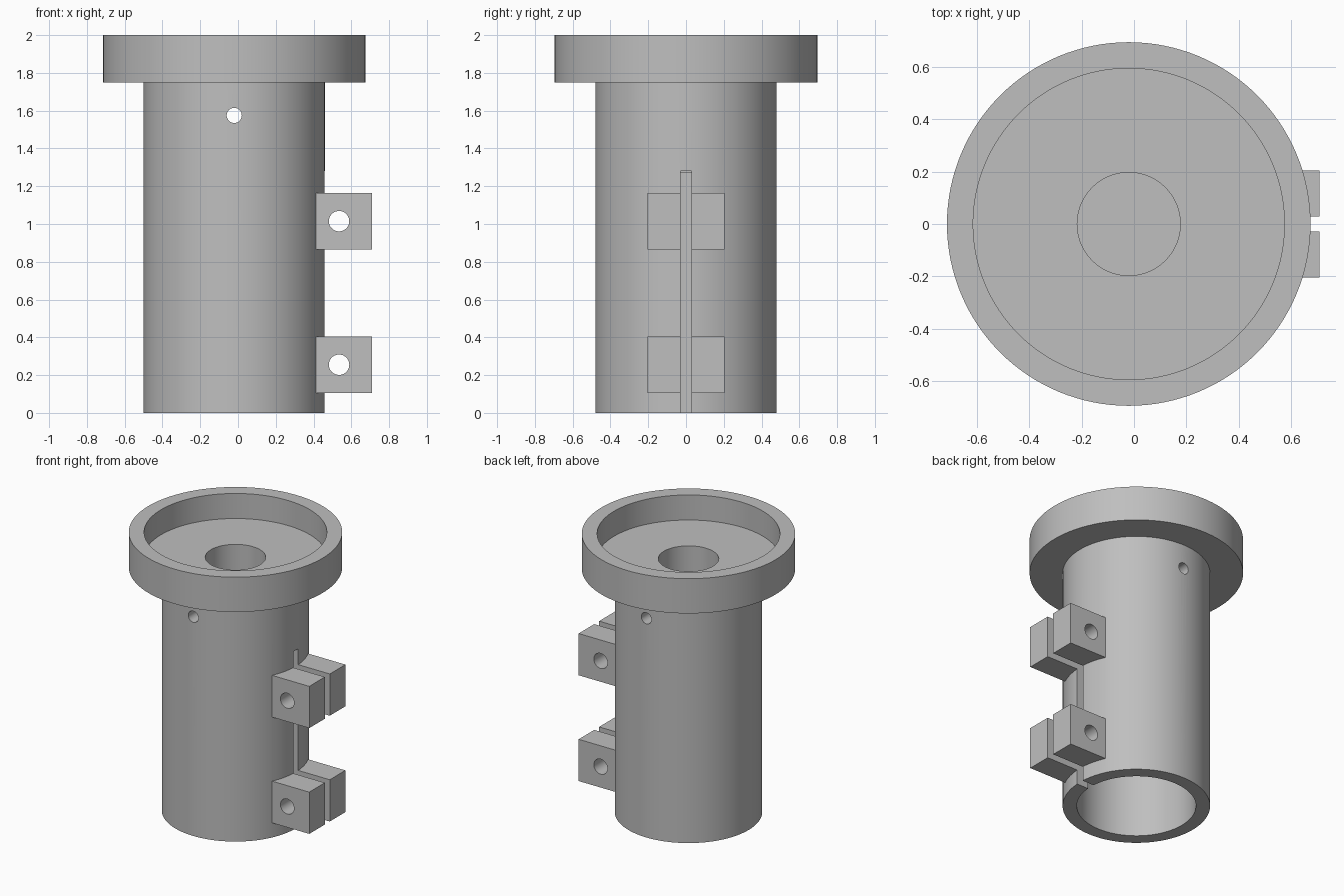
import bpy, bmesh, math
from mathutils import Matrix, Vector

if "Cube" in bpy.data.objects:
    bpy.data.objects.remove(bpy.data.objects["Cube"], do_unlink=True)

AXIS_X = -0.02        # tube axis
SLOT = 0.028          # half width of the clamping slot
BOLT_HEIGHTS = (0.255, 1.015)

grey = bpy.data.materials.new("plain grey")
grey.use_nodes = True
grey.diffuse_color = (0.52, 0.52, 0.52, 1)
grey.node_tree.nodes["Principled BSDF"].inputs["Base Color"].default_value = grey.diffuse_color


def add_object(name, bm):
    bmesh.ops.recalc_face_normals(bm, faces=bm.faces)
    mesh = bpy.data.meshes.new(name)
    bm.to_mesh(mesh)
    bm.free()
    mesh.materials.append(grey)
    obj = bpy.data.objects.new(name, mesh)
    bpy.context.collection.objects.link(obj)
    return obj


def box(name, low, high):
    low, high = Vector(low), Vector(high)
    bm = bmesh.new()
    bmesh.ops.create_cube(bm, size=1, matrix=Matrix.Translation((low + high) / 2)
                          @ Matrix.Diagonal((high - low).to_4d()))
    return add_object(name, bm)


def cross_pin(name, x, z, radius):
    bm = bmesh.new()
    bmesh.ops.create_cone(bm, cap_ends=True, segments=40, radius1=radius, radius2=radius,
                          depth=2, matrix=Matrix.Translation((x, 0, z))
                          @ Matrix.Rotation(math.pi / 2, 4, 'X'))
    return add_object(name, bm)


def combine(target, other, operation):
    other.hide_render = True
    mod = target.modifiers.new(operation.lower(), 'BOOLEAN')
    mod.operation, mod.solver, mod.object = operation, 'EXACT', other
    bpy.context.view_layer.objects.active = target
    bpy.ops.object.modifier_apply(modifier=mod.name)
    bpy.data.objects.remove(other, do_unlink=True)


# Turned body: lower bore, tube, flange, shallow cup and blind centre socket
profile = [(0, 1.27), (0.388, 1.27), (0.388, 0), (0.48, 0), (0.48, 1.75), (0.695, 1.75),
           (0.695, 2), (0.595, 2), (0.595, 1.82), (0.197, 1.82), (0.197, 1.33), (0, 1.33)]
bm = bmesh.new()
verts = [bm.verts.new((AXIS_X + r, 0, z)) for r, z in profile]
edges = [bm.edges.new(pair) for pair in zip(verts, verts[1:])]
bmesh.ops.spin(bm, geom=verts + edges, cent=(AXIS_X, 0, 0), axis=(0, 0, 1),
               angle=math.tau, steps=128, use_merge=True)
bmesh.ops.remove_doubles(bm, verts=bm.verts, dist=0.0001)
body = add_object("clamp_tube_body", bm)

# Clamp lugs, joined to the tube
for z in BOLT_HEIGHTS:
    combine(body, box("clamp_lug", (0.4, -0.205, z - 0.15), (0.71, 0.205, z + 0.15)), 'UNION')

# Clamping slot, bolt holes and the set screw hole
combine(body, box("slot_cutter", (0.3, -SLOT, -0.1), (1, SLOT, 1.28)), 'DIFFERENCE')
for z in BOLT_HEIGHTS:
    combine(body, cross_pin("bolt_cutter", 0.535, z, 0.054), 'DIFFERENCE')
combine(body, cross_pin("screw_cutter", AXIS_X, 1.575, 0.04), 'DIFFERENCE')

# Smooth the round walls, keep the machined edges crisp
bpy.ops.object.select_all(action='DESELECT')
body.select_set(True)
bpy.context.view_layer.objects.active = body
bpy.ops.object.shade_smooth_by_angle(angle=math.radians(30))
